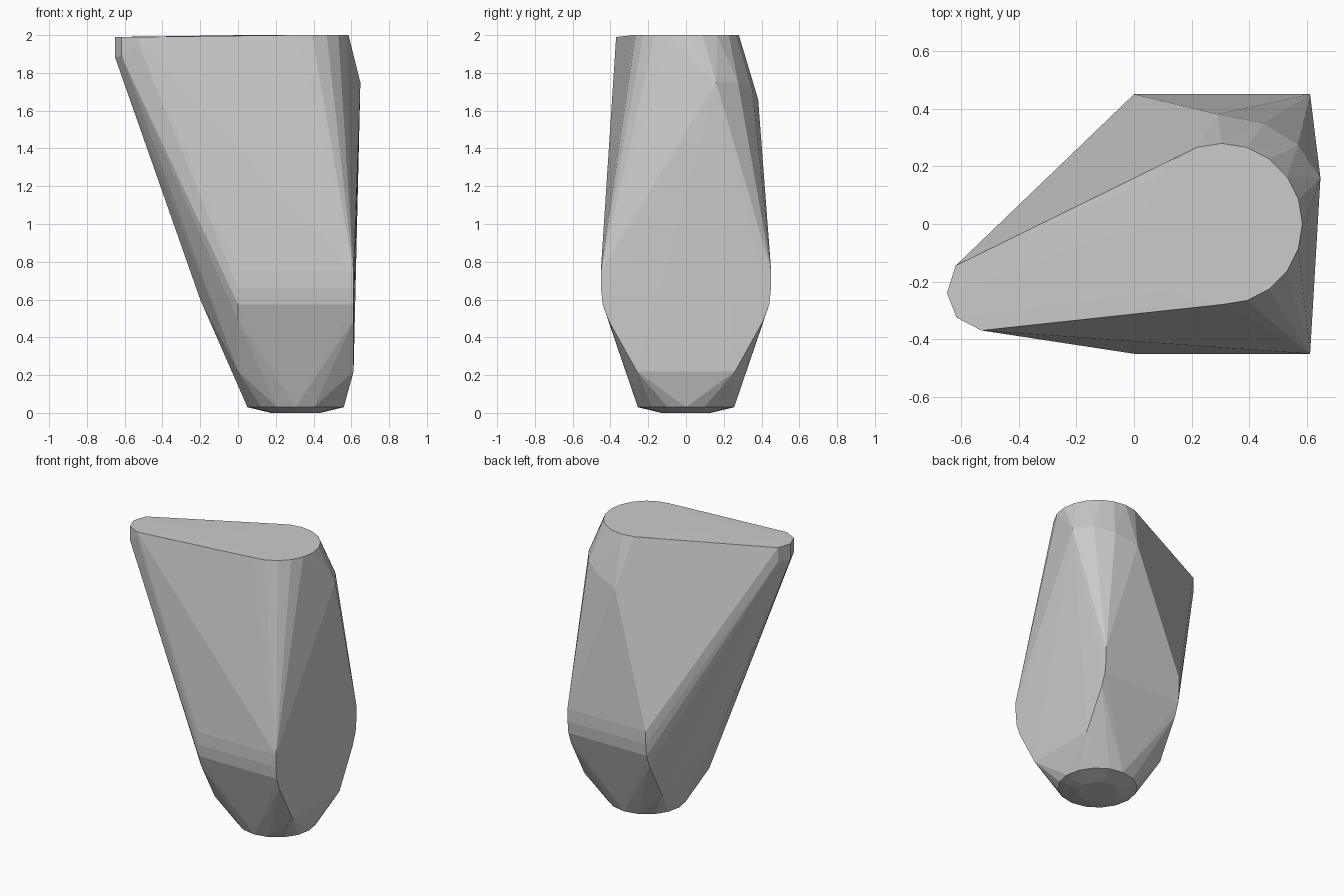
import bpy, bmesh
from math import sin, cos, tau

if "Cube" in bpy.data.objects:
    bpy.data.objects.remove(bpy.data.objects["Cube"])

bm = bmesh.new()

def add(points):
    for p in points:
        bm.verts.new(p)

def ring(cx, cy, z, r, n, squash=1.0):
    add((cx + r * squash * cos(tau * i / n), cy + r * sin(tau * i / n), z) for i in range(n))

# round foot
ring(0.305, 0, 0.0, 0.13, 16)
ring(0.305, 0, 0.03, 0.255, 16)

# rounded lower body, mirrored front to back, between two flat ends
profile = [(0.26, 0.22), (0.35, 0.385), (0.41, 0.49), (0.441, 0.575), (0.45, 0.66), (0.451, 0.75)]
for x in (0.0, 0.612):
    for side in (-1, 1):
        add((x, side * y, z) for y, z in profile)

# wide end of the top
ring(0.305, 0, 2.0, 0.28, 20)

# narrow tip of the top
for x, y, low in [(-0.65, -0.24, 1.88), (-0.62, -0.145, 1.89),
                  (-0.617, -0.325, 1.89), (-0.53, -0.37, 1.96)]:
    add([(x, y, 1.99), (x, y, low)])

# slight bulge under the tip
add([(-0.20, -0.08, 0.60)])

# shoulder on the back right corner
add([(0.648, 0.16, 1.75), (0.57, 0.275, 1.75), (0.45, 0.35, 1.71), (0.29, 0.382, 1.66)])

# wrap everything in one faceted convex skin
hull = bmesh.ops.convex_hull(bm, input=bm.verts[:])
loose = list({v for v in hull["geom_interior"] + hull["geom_unused"]
              if isinstance(v, bmesh.types.BMVert) and v.is_valid})
bmesh.ops.delete(bm, geom=loose, context='VERTS')
bmesh.ops.recalc_face_normals(bm, faces=bm.faces[:])
bmesh.ops.dissolve_limit(bm, angle_limit=0.01, verts=bm.verts[:], edges=bm.edges[:])

mesh = bpy.data.meshes.new("faceted_body")
bm.to_mesh(mesh)
bm.free()
body = bpy.data.objects.new("faceted_body", mesh)
bpy.context.collection.objects.link(body)
